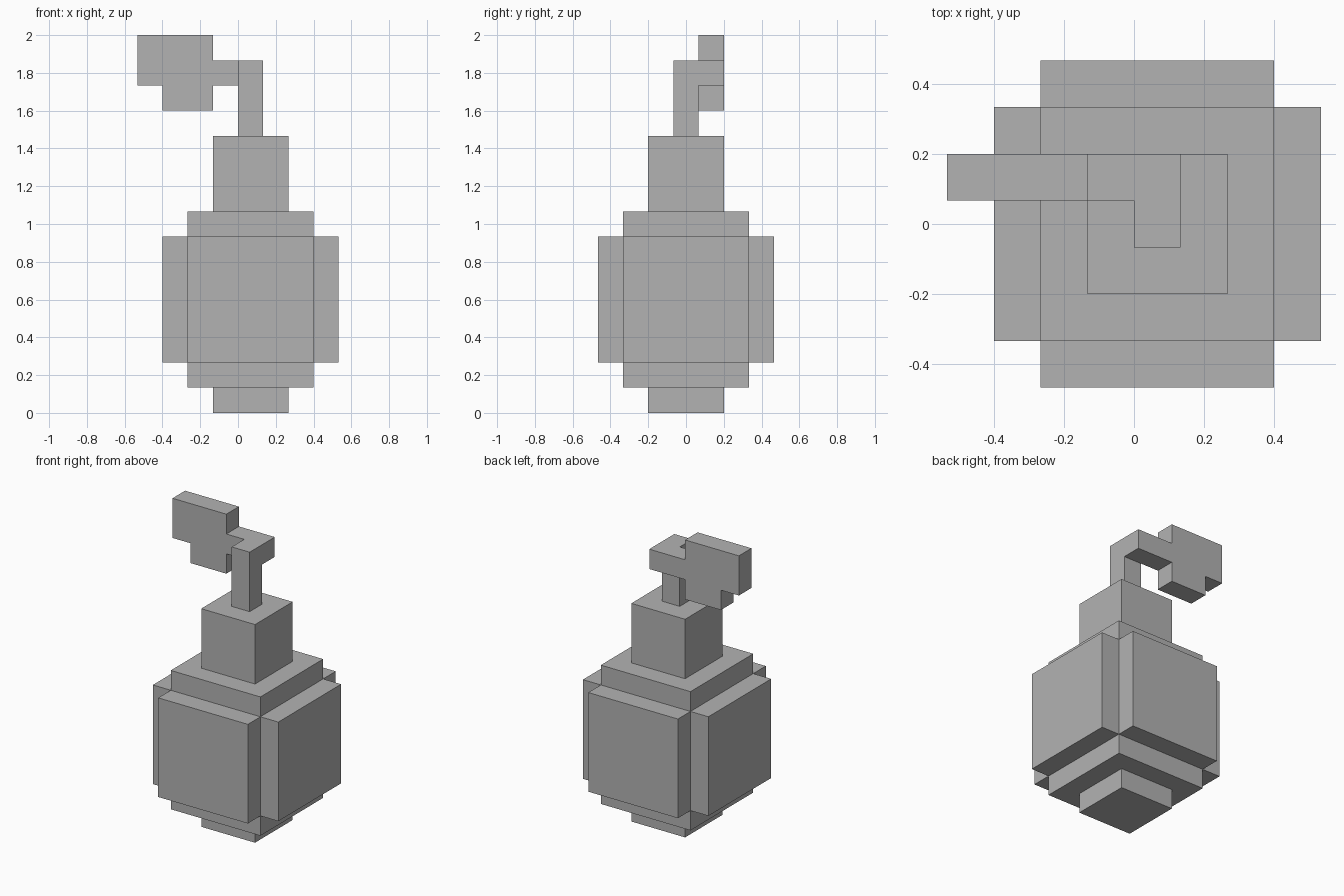
import bpy
import bmesh
from mathutils import Vector

U = 2 / 15  # one block unit

cube = bpy.data.objects.get("Cube")
if cube:
    bpy.data.objects.remove(cube, do_unlink=True)

grey = bpy.data.materials.new("plain_grey")
grey.use_nodes = True
color = (0.45, 0.45, 0.45, 1)
grey.diffuse_color = color
grey.node_tree.nodes["Principled BSDF"].inputs["Base Color"].default_value = color


def finish(name, bm):
    bmesh.ops.recalc_face_normals(bm, faces=bm.faces)
    mesh = bpy.data.meshes.new(name)
    bm.to_mesh(mesh)
    bm.free()
    mesh.materials.append(grey)
    obj = bpy.data.objects.new(name, mesh)
    bpy.context.collection.objects.link(obj)


def box(name, low, high):
    """Box between two corners, given in block units."""
    low, high = Vector(low) * U, Vector(high) * U
    bm = bmesh.new()
    bmesh.ops.create_cube(bm, size=1)
    bmesh.ops.scale(bm, vec=high - low, verts=bm.verts)
    bmesh.ops.translate(bm, vec=(low + high) / 2, verts=bm.verts)
    finish(name, bm)


def centred_box(name, width, depth, bottom, top, x=0.5, y=0):
    box(name, (x - width / 2, y - depth / 2, bottom),
        (x + width / 2, y + depth / 2, top))


# Stepped body
centred_box("base", 3, 3, 0, 1)
centred_box("body_core", 5, 5, 1, 8)
centred_box("neck", 3, 3, 8, 11)

# Raised panels on the four sides
for name, side in (("right", -1), ("left", 1)):
    centred_box(name + "_panel", 1, 5, 2, 7, x=0.5 + 3 * side)
for name, side in (("front", -1), ("back", 1)):
    centred_box(name + "_panel", 5, 1, 2, 7, y=3 * side)

# Stem, then its side branch and leaf as one flat profile
centred_box("stem", 1, 1, 11, 14)
outline = [(1, 13), (1, 14), (-1, 14), (-1, 15), (-4, 15),
           (-4, 13), (-3, 13), (-3, 12), (-1, 12), (-1, 13)]
bm = bmesh.new()
face = bm.faces.new([bm.verts.new((x * U, 0.5 * U, z * U)) for x, z in outline])
out = bmesh.ops.extrude_face_region(bm, geom=[face], use_keep_orig=True)
moved = [v for v in out["geom"] if isinstance(v, bmesh.types.BMVert)]
bmesh.ops.translate(bm, vec=(0, U, 0), verts=moved)
finish("branch_and_leaf", bm)
